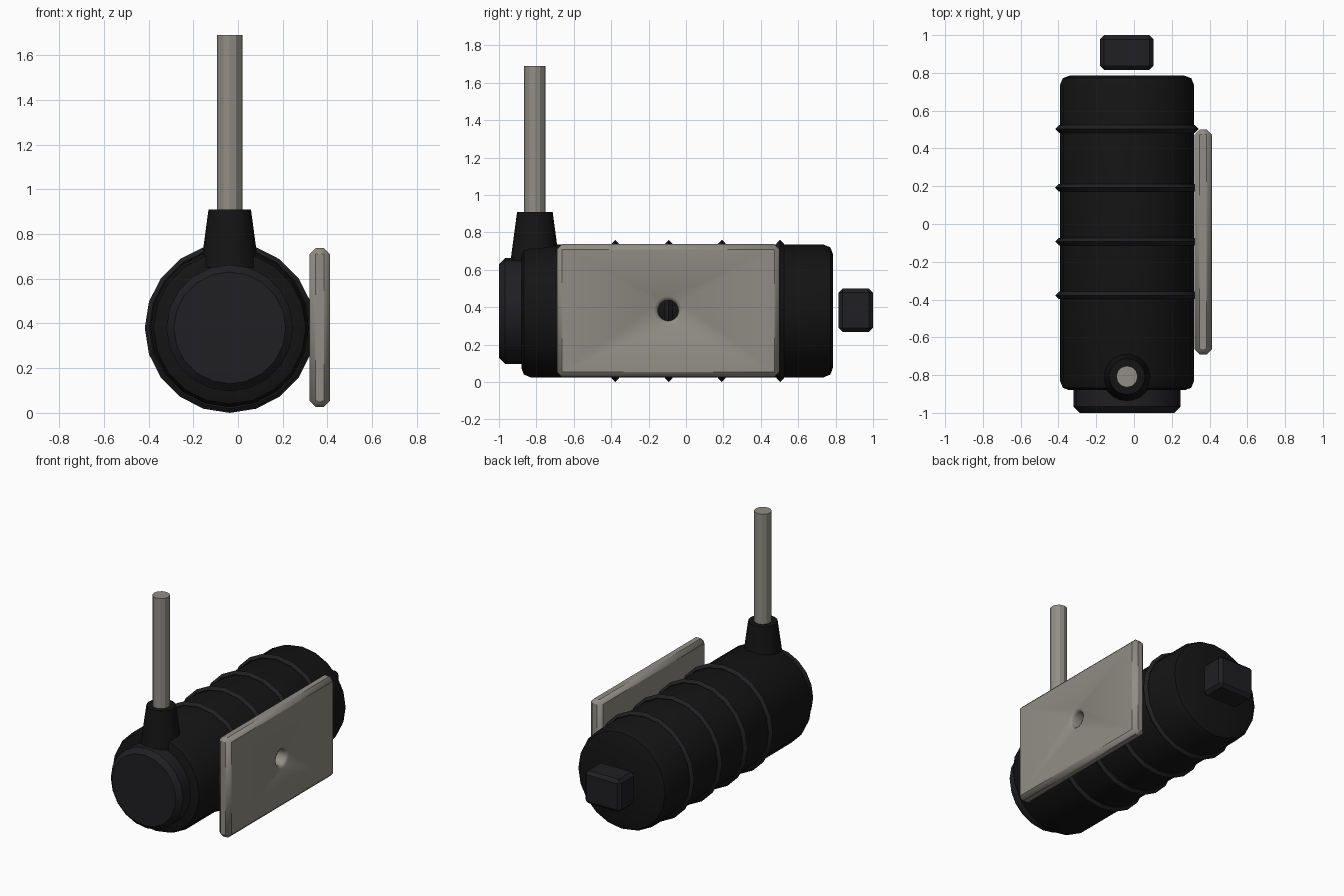
import bpy, bmesh, math
from mathutils import Vector

if "Cube" in bpy.data.objects:
    bpy.data.objects.remove(bpy.data.objects["Cube"])

CX, CZ = -0.037, 0.38


def material(name, rgb):
    m = bpy.data.materials.new(name)
    m.diffuse_color = (*rgb, 1)
    m.use_nodes = True
    m.node_tree.nodes["Principled BSDF"].inputs["Base Color"].default_value = m.diffuse_color
    return m


BLACK = material("black_rubber", (0.007, 0.007, 0.007))
DARK = material("dark_plastic", (0.014, 0.014, 0.016))
METAL = material("dull_metal", (0.28, 0.27, 0.23))


def finish(name, bm, mat, angle=40):
    bmesh.ops.recalc_face_normals(bm, faces=bm.faces)
    me = bpy.data.meshes.new(name)
    bm.to_mesh(me)
    bm.free()
    ob = bpy.data.objects.new(name, me)
    bpy.context.collection.objects.link(ob)
    me.materials.append(mat)
    if angle:
        bpy.ops.object.select_all(action='DESELECT')
        bpy.context.view_layer.objects.active = ob
        ob.select_set(True)
        bpy.ops.object.shade_smooth_by_angle(angle=math.radians(angle))
    return ob


def lathe(name, profile, origin, axis, sides, mat, angle=40, closed=False):
    """Revolve (radius, distance) points around an axis through origin."""
    bm = bmesh.new()
    rings = []
    for r, d in profile:
        ring = []
        for i in range(sides):
            t = 2 * math.pi * i / sides
            c, s = r * math.cos(t), r * math.sin(t)
            p = {'X': (d, c, s), 'Y': (c, d, s), 'Z': (c, s, d)}[axis]
            ring.append(bm.verts.new(Vector(origin) + Vector(p)))
        rings.append(ring)
    pairs = list(zip(rings, rings[1:]))
    if closed:
        pairs.append((rings[-1], rings[0]))
    else:
        bm.faces.new(rings[0])
        bm.faces.new(rings[-1])
    for a, b in pairs:
        for i in range(sides):
            j = (i + 1) % sides
            bm.faces.new((a[i], a[j], b[j], b[i]))
    return finish(name, bm, mat, angle)


def bevelled_box(name, lo, hi, bevel, mat, angle=40):
    bm = bmesh.new()
    bmesh.ops.create_cube(bm, size=1)
    for v in bm.verts:
        v.co = [(lo[k] + hi[k]) / 2 + v.co[k] * (hi[k] - lo[k]) for k in range(3)]
    bmesh.ops.bevel(bm, geom=bm.edges[:], offset=bevel, segments=1,
                    profile=0.5, affect='EDGES')
    return finish(name, bm, mat, angle)


# Main barrel with rounded ends
lathe("barrel", [(0.305, -0.88), (0.34, -0.867), (0.355, -0.83),
                 (0.355, 0.735), (0.34, 0.772), (0.305, 0.785)],
      (CX, 0, CZ), 'Y', 20, BLACK)

# Ridged rings around the barrel
for n, y in enumerate((-0.378, -0.093, 0.192, 0.503)):
    lathe(f"ring_{n + 1}", [(0.36, -0.02), (0.38, 0), (0.36, 0.02), (0.34, 0)],
          (CX, y, CZ), 'Y', 20, DARK, closed=True)

# Front end cap
lathe("front_cap", [(0.25, -1.0), (0.283, -0.967), (0.283, -0.86)],
      (CX, 0, CZ), 'Y', 20, DARK)

# Rear block, standing just off the barrel
bevelled_box("rear_block", (-0.18, 0.815, 0.268), (0.103, 1.0, 0.5), 0.022, DARK, 0)

# Tapered collar and the rod it holds
lathe("collar", [(0.13, 0.65), (0.095, 0.91)], (CX, -0.808, 0), 'Z', 20, BLACK)
lathe("rod", [(0.057, 0.7), (0.057, 1.69)], (CX, -0.808, 0), 'Z', 12, METAL, 20)

# Side plate with a flared hole through its middle
plate = bevelled_box("side_plate", (0.32, -0.69, 0.027), (0.412, 0.5, 0.737),
                     0.027, METAL, 0)
cutter = lathe("hole_cutter", [(0.055, -0.1), (0.055, 0.072), (0.062, 0.084),
                               (0.078, 0.0925), (0.078, 0.13)],
               (0.32, -0.095, 0.382), 'X', 20, METAL, 0)
cutter.hide_render = True
cut = plate.modifiers.new("hole", 'BOOLEAN')
cut.object = cutter
cut.solver = 'EXACT'
bpy.context.view_layer.objects.active = plate
bpy.ops.object.modifier_apply(modifier=cut.name)
bpy.data.objects.remove(cutter)
bpy.ops.object.select_all(action='DESELECT')
plate.select_set(True)
bpy.ops.object.shade_smooth_by_angle(angle=math.radians(40))
